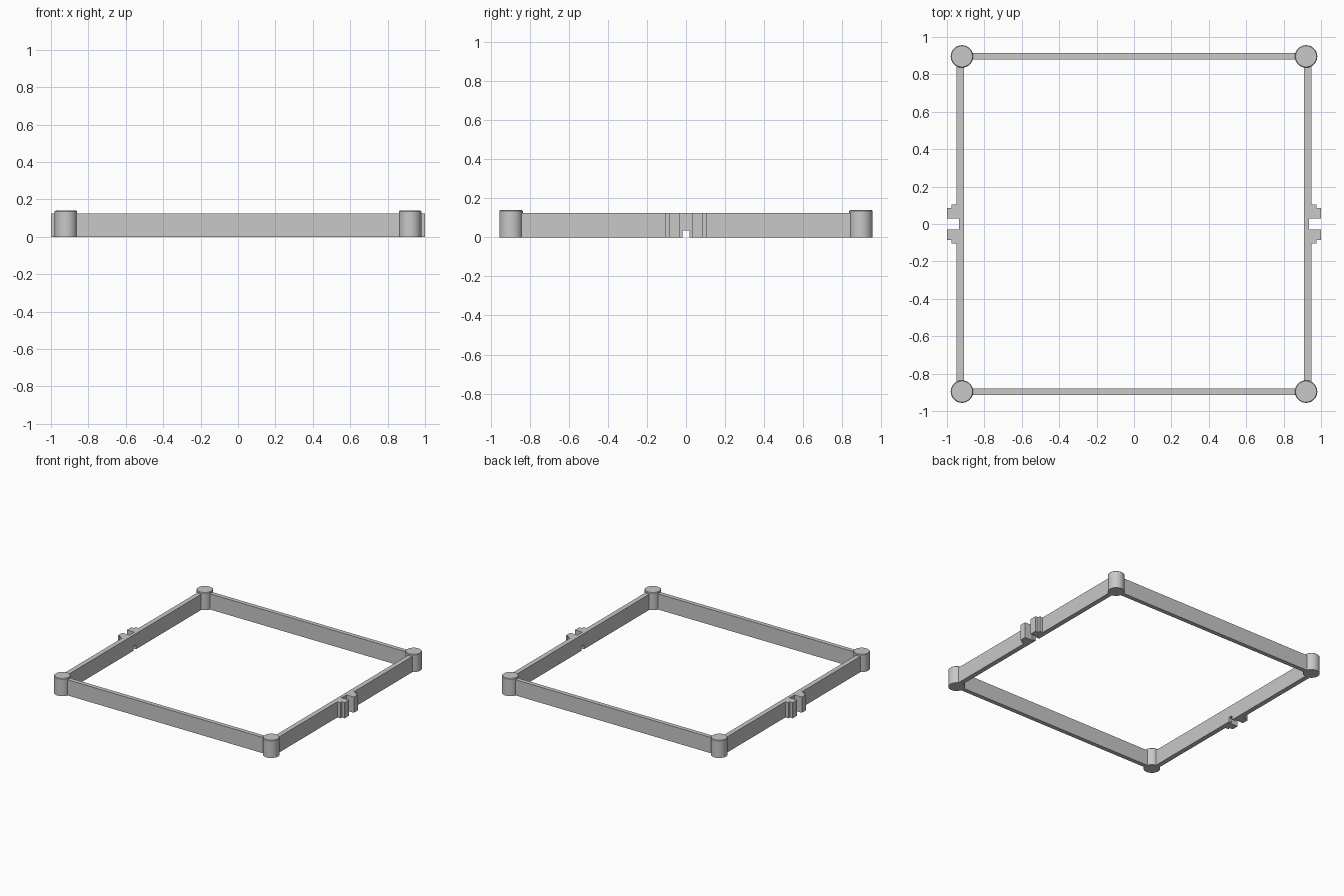
import bpy
import bmesh

if "Cube" in bpy.data.objects:
    bpy.data.objects.remove(bpy.data.objects["Cube"])

WALL_H, POST_H, POST_R = 0.125, 0.14, 0.06
POST_X, POST_Y = 0.92, 0.896

grey = bpy.data.materials.new("light grey")
grey.use_nodes = True
grey.diffuse_color = (0.58, 0.58, 0.58, 1)
grey.node_tree.nodes["Principled BSDF"].inputs["Base Color"].default_value = grey.diffuse_color


def prism(name, outline, height):
    """Extrude a flat outline upward from the ground."""
    bm = bmesh.new()
    face = bm.faces.new([bm.verts.new((x, y, 0)) for x, y in outline])
    top = bmesh.ops.extrude_face_region(bm, geom=[face])["geom"]
    verts = [v for v in top if isinstance(v, bmesh.types.BMVert)]
    bmesh.ops.translate(bm, verts=verts, vec=(0, 0, height))
    bmesh.ops.recalc_face_normals(bm, faces=bm.faces)
    mesh = bpy.data.meshes.new(name)
    bm.to_mesh(mesh)
    bm.free()
    mesh.materials.append(grey)
    obj = bpy.data.objects.new(name, mesh)
    bpy.context.collection.objects.link(obj)
    return obj


def rectangle(x0, x1, y0, y1):
    return [(x0, y0), (x1, y0), (x1, y1), (x0, y1)]


# Front and back walls
for label, s in (("front", -1), ("back", 1)):
    y = s * POST_Y
    prism(label + "_wall", rectangle(-POST_X, POST_X, y - 0.017, y + 0.017), WALL_H)

# Side walls with stepped, slotted clip brackets; this is the upper half of the outline
half = [(0.935, 0.03), (1.0, 0.03), (1.0, 0.085), (0.975, 0.085),
        (0.975, 0.104), (0.948, 0.104), (0.948, 0.86), (0.91, 0.86)]
outline = half + [(x, -y) for x, y in reversed(half)]

for label, s in (("left", 1), ("right", -1)):
    wall = prism(label + "_wall", [(s * x, y) for x, y in outline], WALL_H)
    # Small passage through the foot of the wall
    cutter = prism(label + "_notch_cutter",
                   rectangle(s * 0.93 - 0.06, s * 0.93 + 0.06, -0.018, 0.018), 0.07)
    cutter.location.z = -0.035
    cutter.hide_render = True
    cutter.hide_viewport = True
    cutter.display_type = 'WIRE'
    cut = wall.modifiers.new("notch", 'BOOLEAN')
    cut.operation = 'DIFFERENCE'
    cut.solver = 'EXACT'
    cut.object = cutter

# Round corner posts with a fine softened top rim
for ylabel, sy in (("front", -1), ("back", 1)):
    for xlabel, sx in (("left", 1), ("right", -1)):
        bpy.ops.mesh.primitive_cylinder_add(
            vertices=48, radius=POST_R, depth=POST_H,
            location=(sx * POST_X, sy * POST_Y, POST_H / 2))
        post = bpy.context.object
        post.name = f"{ylabel}_{xlabel}_post"
        post.data.materials.append(grey)
        bm = bmesh.new()
        bm.from_mesh(post.data)
        rim = [e for e in bm.edges if all(v.co.z > 0 for v in e.verts)]
        bmesh.ops.bevel(bm, geom=rim, offset=0.004, segments=1, affect='EDGES')
        bm.to_mesh(post.data)
        bm.free()
        bpy.ops.object.shade_smooth_by_angle()
